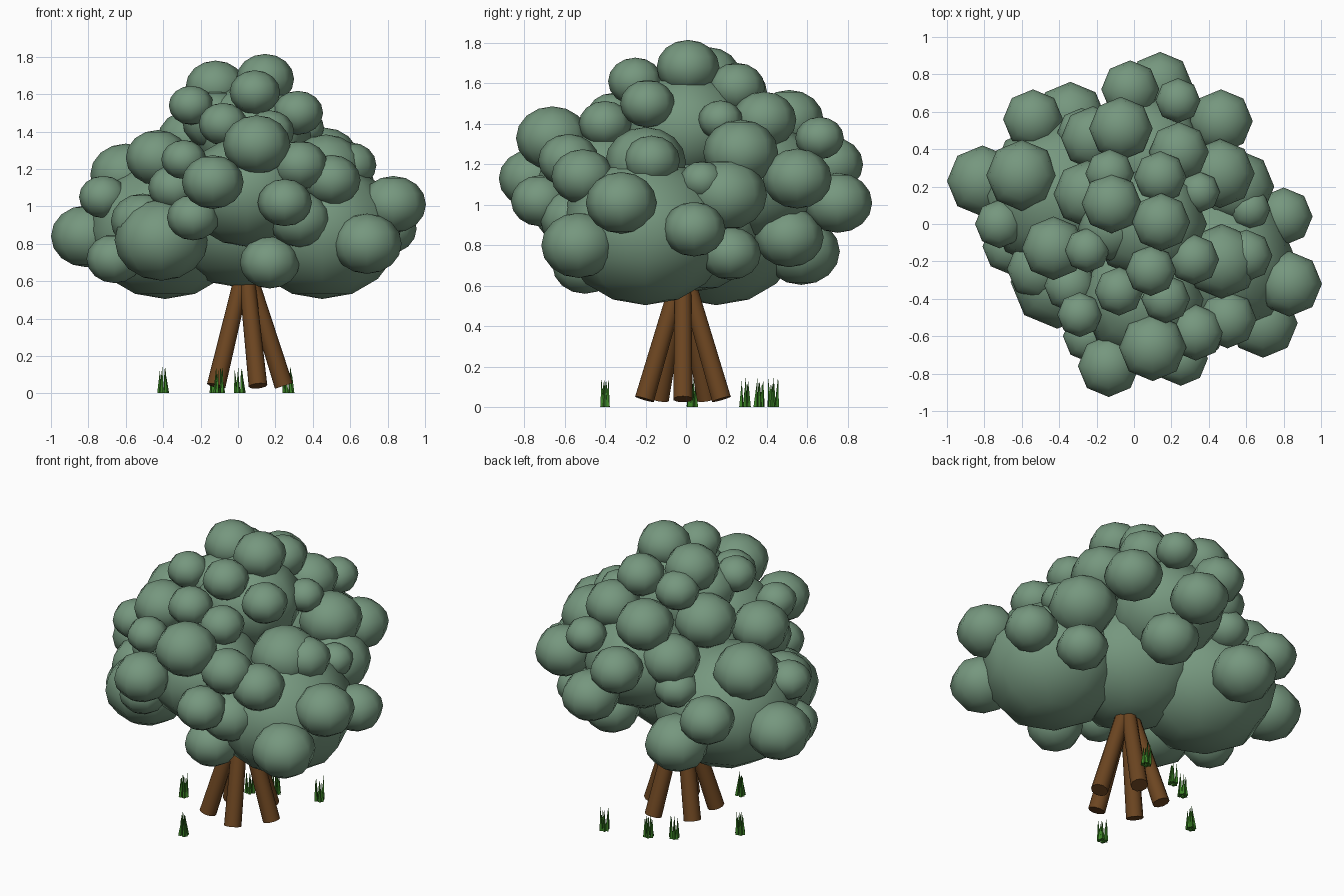
import bpy, bmesh, math, random
from mathutils import Matrix, Vector

random.seed(4)


def material(name, rgb):
    m = bpy.data.materials.new(name)
    m.diffuse_color = (*rgb, 1)
    return m


LEAF = material("leaf_green", (0.18, 0.31, 0.21))
BARK = material("bark_brown", (0.15, 0.06, 0.015))
GRASS = material("grass_green", (0.045, 0.23, 0.02))


def finish(bm, name, mat, smooth=True):
    me = bpy.data.meshes.new(name)
    bm.to_mesh(me)
    bm.free()
    me.materials.append(mat)
    for p in me.polygons:
        p.use_smooth = smooth
    ob = bpy.data.objects.new(name, me)
    bpy.context.collection.objects.link(ob)
    return ob


def foliage(name, blobs, squash=0.87):
    """Squashed eight-sided balls, one per (x, y, z, radius)."""
    bm = bmesh.new()
    for x, y, z, r in blobs:
        mat = Matrix.Translation((x, y, z)) @ Matrix.Diagonal((r, r, r * squash, 1))
        bmesh.ops.create_uvsphere(bm, u_segments=8, v_segments=8, radius=1, matrix=mat)
    finish(bm, name, LEAF)


def rod(bm, a, b, r1, r2, sides):
    """Cone or cylinder from point a to point b."""
    a, b = Vector(a), Vector(b)
    rot = (b - a).to_track_quat('Z', 'Y').to_matrix().to_4x4()
    bmesh.ops.create_cone(bm, cap_ends=True, segments=sides, radius1=r1, radius2=r2,
                          depth=(b - a).length,
                          matrix=Matrix.Translation((a + b) / 2) @ rot)


# Large inner masses of the crown
foliage("crown_core", [
    (0.45, -0.20, 0.87, 0.42), (-0.39, 0.15, 0.87, 0.42),
    (0.02, 0.00, 0.93, 0.42), (0.05, -0.40, 1.08, 0.34),
    (0.06, 0.36, 1.12, 0.33), (0.08, 0.00, 1.38, 0.31),
    (0.55, 0.20, 1.05, 0.20), (-0.41, -0.31, 0.82, 0.25),
])

# Lowest ring of leaf clumps
foliage("lower_leaves", [
    (-0.81, 0.23, 0.84, 0.19), (-0.54, 0.56, 0.96, 0.16),
    (-0.34, 0.57, 0.77, 0.19), (-0.66, -0.12, 0.72, 0.15),
    (0.16, 0.51, 0.84, 0.17), (-0.24, -0.60, 0.94, 0.14),
    (0.17, -0.50, 0.70, 0.16), (0.69, -0.53, 0.80, 0.185),
    (0.33, -0.55, 0.93, 0.17), (0.80, 0.04, 0.88, 0.155),
    (0.57, 0.22, 0.76, 0.15), (0.14, 0.75, 1.01, 0.17),
    (-0.51, -0.24, 0.92, 0.17), (0.83, -0.32, 1.01, 0.175),
    (-0.72, 0.00, 1.05, 0.13), (0.25, -0.72, 1.02, 0.145),
])

# Middle ring of leaf clumps
foliage("middle_leaves", [
    (-0.60, 0.26, 1.17, 0.19), (-0.02, 0.72, 1.20, 0.155),
    (0.235, 0.66, 1.33, 0.12), (0.465, 0.55, 1.13, 0.17),
    (0.46, 0.27, 1.26, 0.185), (0.62, 0.08, 1.12, 0.11),
    (0.47, -0.20, 1.21, 0.20), (0.60, -0.17, 1.22, 0.14),
    (0.50, -0.51, 1.14, 0.155), (0.33, -0.58, 1.22, 0.15),
    (0.10, -0.66, 1.33, 0.18), (-0.135, -0.76, 1.13, 0.165),
    (-0.29, -0.485, 1.25, 0.12), (-0.34, -0.33, 1.10, 0.14),
    (-0.43, -0.13, 1.26, 0.17), (-0.28, 0.49, 1.07, 0.13),
    (-0.22, 0.46, 1.22, 0.17),
])

# Upper leaf clumps
foliage("upper_leaves", [
    (-0.07, 0.51, 1.42, 0.17), (0.24, 0.385, 1.42, 0.16),
    (-0.25, 0.16, 1.36, 0.18), (0.35, 0.17, 1.42, 0.11),
    (-0.08, -0.36, 1.44, 0.13), (0.17, -0.40, 1.40, 0.13),
    (0.32, -0.19, 1.50, 0.135), (0.09, -0.25, 1.61, 0.135),
    (-0.25, -0.14, 1.54, 0.12), (-0.13, 0.27, 1.56, 0.13),
    (0.14, 0.25, 1.58, 0.14), (-0.12, 0.11, 1.64, 0.16),
    (0.145, 0.01, 1.68, 0.155), (-0.12, -0.02, 1.46, 0.18),
])

# Five leaning trunk poles that meet under the crown
bm = bmesh.new()
for i in range(5):
    a = math.tau * i / 5
    c, s = math.cos(a), math.sin(a)
    rod(bm, (0.045 + 0.2 * c, -0.015 + 0.2 * s, 0.04),
        (0.04 + 0.01 * c, -0.015 + 0.01 * s, 0.66), 0.05, 0.042, 10)
trunk = finish(bm, "trunk_poles", BARK)
bpy.context.view_layer.objects.active = trunk
trunk.select_set(True)
bpy.ops.object.shade_smooth_by_angle(angle=math.radians(40))

# Grass tufts of thin pointed blades
for n, (x, y) in enumerate([(-0.10, -0.40), (-0.40, 0.03), (-0.12, 0.29),
                            (0.01, 0.36), (0.27, 0.43)]):
    bm = bmesh.new()
    for k in range(6):
        a = math.tau * k / 6 + random.uniform(-0.3, 0.3)
        r0, r1 = 0.02, random.uniform(0.005, 0.03)
        rod(bm, (x + r0 * math.cos(a), y + r0 * math.sin(a), 0.002),
            (x + r1 * math.cos(a), y + r1 * math.sin(a), random.uniform(0.12, 0.155)),
            0.012, 0, 4)
    finish(bm, f"grass_tuft_{n + 1}", GRASS, smooth=False)
